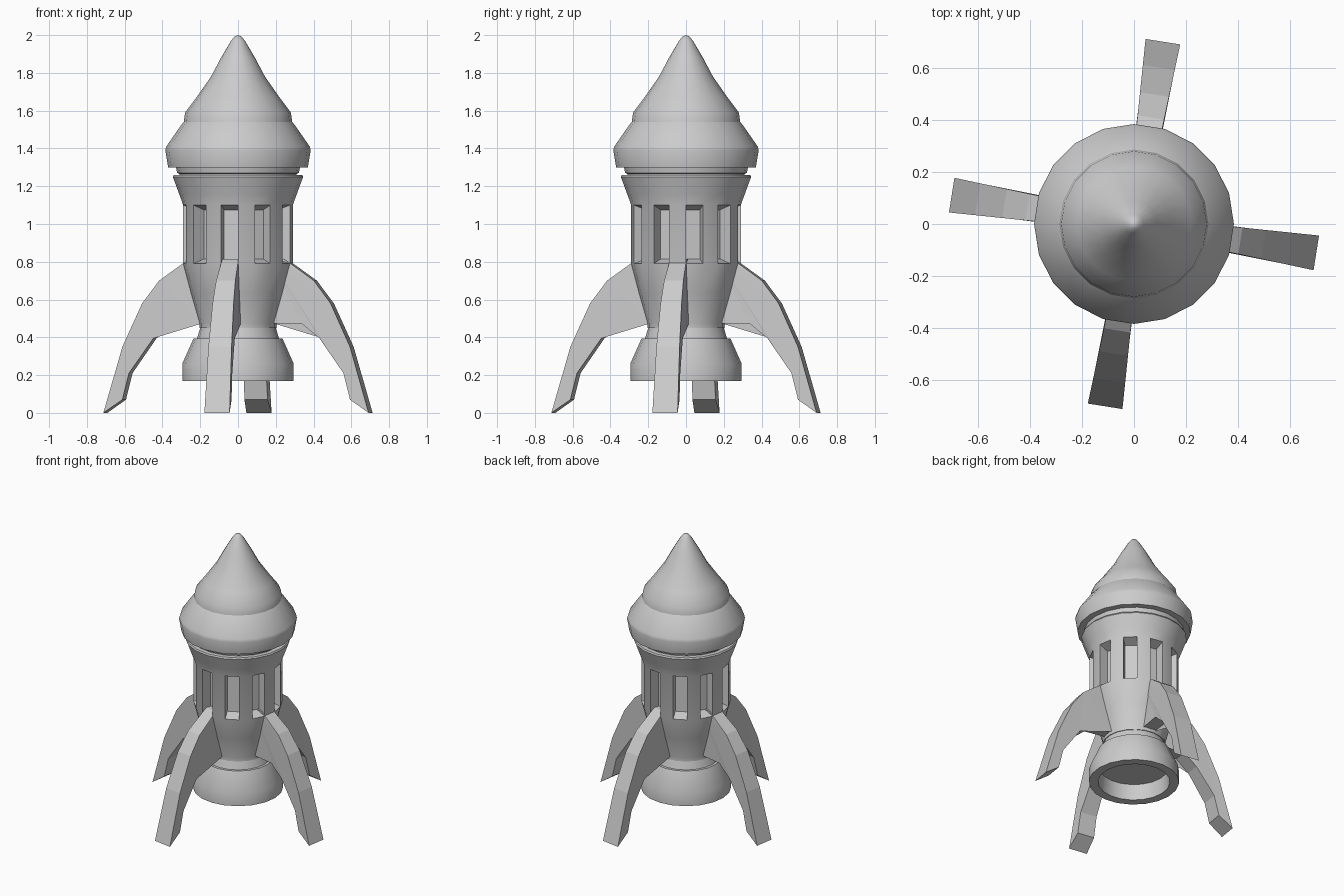
import bpy, bmesh, math
from mathutils import Vector, Matrix

if "Cube" in bpy.data.objects:
    bpy.data.objects.remove(bpy.data.objects["Cube"])

SIDES = 20


def finish(name, bm, smooth=True):
    bmesh.ops.recalc_face_normals(bm, faces=bm.faces)
    mesh = bpy.data.meshes.new(name)
    bm.to_mesh(mesh)
    bm.free()
    obj = bpy.data.objects.new(name, mesh)
    bpy.context.collection.objects.link(obj)
    if smooth:
        bpy.ops.object.select_all(action='DESELECT')
        obj.select_set(True)
        bpy.context.view_layer.objects.active = obj
        bpy.ops.object.shade_smooth_by_angle(angle=math.radians(30))
    return obj


def lathe(profile):
    """Spin (radius, height) points, bottom to top, into a 20-sided solid."""
    bm = bmesh.new()
    rings = []
    for r, z in profile:
        if r == 0:
            rings.append([bm.verts.new((0, 0, z))] * SIDES)
        else:
            angles = [math.tau * i / SIDES for i in range(SIDES)]
            rings.append([bm.verts.new((r * math.cos(a), r * math.sin(a), z)) for a in angles])
    for low, high in zip(rings, rings[1:]):
        for i in range(SIDES):
            j = (i + 1) % SIDES
            corners = dict.fromkeys((low[i], low[j], high[j], high[i]))
            bm.faces.new(list(corners))
    bmesh.ops.recalc_face_normals(bm, faces=bm.faces)
    return bm


# Nose cone with stepped shoulder and overhanging rim
finish("nose_cone", lathe([
    (0, 1.30), (0.37, 1.30), (0.385, 1.39), (0.38, 1.41), (0.30, 1.525),
    (0.287, 1.54), (0.28, 1.59), (0.22, 1.67), (0.143, 1.78), (0.09, 1.88),
    (0.037, 1.97), (0.018, 1.993), (0, 2.0)]))

# Collar joining nose and body
finish("collar", lathe([(0, 1.23), (0.31, 1.23), (0.31, 1.265), (0.322, 1.27),
                        (0.33, 1.31), (0, 1.31)]))

# Body with a recessed window on every other side
body = lathe([(0, 0.45), (0.205, 0.45), (0.205, 0.475), (0.25, 0.635), (0.29, 0.79),
              (0.29, 1.10), (0.312, 1.16), (0.345, 1.25), (0.34, 1.26), (0, 1.26)])
panels = []
for face in body.faces:
    c = face.calc_center_median()
    side = int((math.atan2(c.y, c.x) % math.tau) / (math.tau / SIDES))
    if 0.9 < c.z < 1.0 and side % 2 == 0:
        panels.append(face)
for face in bmesh.ops.extrude_discrete_faces(body, faces=panels)['faces']:
    c = face.calc_center_median()
    inward = -Vector((c.x, c.y, 0)).normalized() * 0.07
    for v in face.verts:
        d = v.co - c
        v.co = c + Vector((d.x * 0.88, d.y * 0.88, d.z * 0.84)) + inward
finish("body", body)

# Hollow engine nozzle
finish("nozzle", lathe([
    (0, 0.28), (0.225, 0.28), (0.235, 0.17), (0.295, 0.17), (0.295, 0.26),
    (0.235, 0.395), (0.217, 0.395), (0.2, 0.45), (0, 0.45)]))

# Four curved landing fins, widening towards the feet
outline = [(0.18, 0.475), (0.35, 0.472), (0.445, 0.395), (0.575, 0.21), (0.61, 0.07),
           (0.711, 0.0), (0.61, 0.35), (0.505, 0.58), (0.415, 0.70), (0.29, 0.79),
           (0.25, 0.815), (0.18, 0.815)]
for k, name in enumerate(("right_fin", "back_fin", "left_fin", "front_fin")):
    bm = bmesh.new()
    sides = []
    for sign in (-1, 1):
        sides.append([bm.verts.new((s, sign * (0.045 + 0.0225 * max(0, s - 0.29) / 0.42), z))
                      for s, z in outline])
    bm.faces.new(sides[0])
    bm.faces.new(sides[1][::-1])
    n = len(outline)
    for i in range(n):
        j = (i + 1) % n
        bm.faces.new((sides[0][i], sides[1][i], sides[1][j], sides[0][j]))
    # triangulate the gently warped side walls
    bmesh.ops.triangulate(bm, faces=[f for f in bm.faces if len(f.verts) > 4])
    bm.transform(Matrix.Rotation(math.radians(90 * k - 9), 4, 'Z'))
    finish(name, bm, smooth=False)
